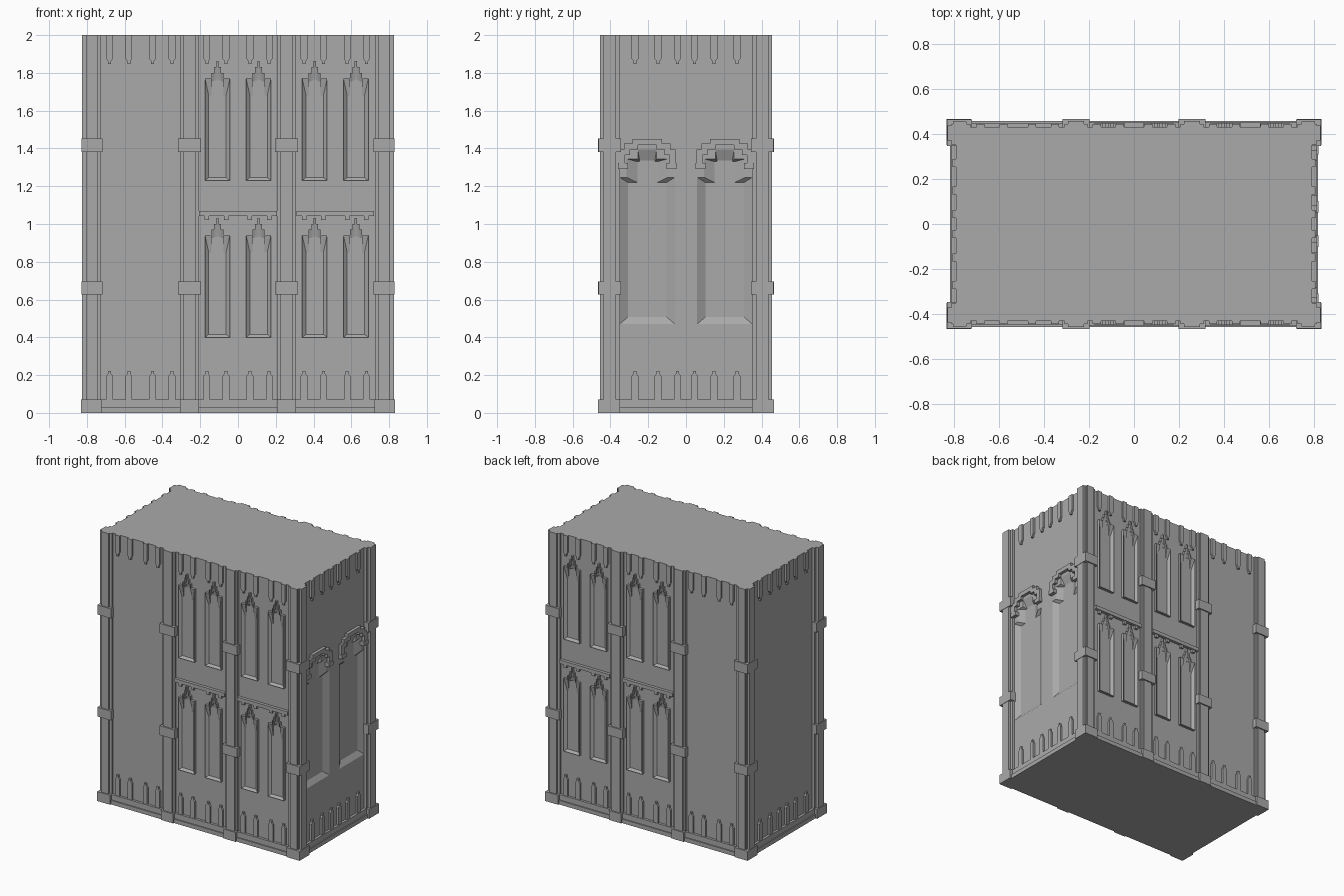
import bpy
import bmesh

cube = bpy.data.objects.get("Cube")
if cube:
    bpy.data.objects.remove(cube, do_unlink=True)

stone = bpy.data.materials.new("grey stone")
stone.use_nodes = True
GREY = (0.4, 0.4, 0.4, 1)
stone.diffuse_color = GREY
stone.node_tree.nodes["Principled BSDF"].inputs["Base Color"].default_value = GREY

WALL_X, WALL_Y, TOP, BASE = 0.79, 0.43, 2.0, 0.07
parts = {}

# Each face maps (along, height, outward distance) to a position
FACES = {
    "front": lambda u, v, d: (u, -WALL_Y - d, v),
    "back": lambda u, v, d: (u, WALL_Y + d, v),
    "arched_end": lambda u, v, d: (WALL_X + d, u, v),
    "plain_end": lambda u, v, d: (-WALL_X - d, u, v),
}


def mesh_for(name):
    return parts.setdefault(name, bmesh.new())


def loft(name, face, rings):
    """Skin between outlines of equal length, given as (points, depth), and cap both ends."""
    bm = mesh_for(name)
    loops = [[bm.verts.new(FACES[face](u, v, d)) for u, v in pts] for pts, d in rings]
    n = len(loops[0])
    faces = [bm.faces.new(loops[0]), bm.faces.new(loops[-1])]
    for a, b in zip(loops, loops[1:]):
        faces += [bm.faces.new((a[i], a[(i + 1) % n], b[(i + 1) % n], b[i])) for i in range(n)]
    bmesh.ops.recalc_face_normals(bm, faces=faces)


def symmetric(half, u=0, v=0, flip=1):
    """Close a right-hand half outline by mirroring it."""
    return ([(u + a, v + flip * b) for a, b in half] +
            [(u - a, v + flip * b) for a, b in reversed(half)])


def plate(name, face, u0, u1, v0, v1, depth, start=-0.01):
    pts = [(u0, v0), (u1, v0), (u1, v1), (u0, v1)]
    loft(name, face, [(pts, start), (pts, depth)])


def box(name, x0, x1, y0, y1, z0, z1):
    bm = mesh_for(name)
    xs, ys = sorted((x0, x1)), sorted((y0, y1))
    verts = bmesh.ops.create_cube(bm, size=1)["verts"]
    for vert in verts:
        vert.co = (xs[vert.co.x > 0], ys[vert.co.y > 0], (z0, z1)[vert.co.z > 0])


# Main block
box("building_core", -WALL_X, WALL_X, -WALL_Y, WALL_Y, 0, TOP)

CLIPS = [(0.626, 0.695), (1.382, 1.453)]

# Corner pillars with shafts on both faces, bands and foot blocks
for sx in (-1, 1):
    for sy in (-1, 1):
        box("corner_pillars", sx * 0.725, sx * 0.808, sy * 0.35, sy * 0.443, 0, TOP)
        box("corner_pillars", sx * 0.743, sx * 0.802, sy * 0.4, sy * 0.455, 0, TOP)
        box("corner_pillars", sx * 0.76, sx * 0.826, sy * 0.37, sy * 0.436, 0, TOP)
        for z0, z1 in CLIPS:
            box("corner_bands", sx * 0.718, sx * 0.829, sy * 0.345, sy * 0.464, z0, z1)
        box("corner_feet", sx * 0.723, sx * 0.83, sy * 0.35, sy * 0.465, 0, BASE)

# Middle pillars between the bays
for face in ("front", "back"):
    for u in (-0.257, 0.257):
        plate("middle_pillars", face, u - 0.051, u + 0.051, 0, TOP, 0.013)
        plate("middle_pillars", face, u - 0.035, u + 0.035, 0, TOP, 0.026)
        for z0, z1 in CLIPS:
            plate("middle_bands", face, u - 0.06, u + 0.06, z0, z1, 0.035)
        plate("middle_feet", face, u - 0.05, u + 0.05, 0, BASE, 0.035)

# Stepped plinth around the foot
for face in FACES:
    half = 0.74 if face in ("front", "back") else 0.36
    plate("plinth", face, -half, half, 0, BASE, 0.018)
    plate("plinth", face, -half, half, 0, 0.03, 0.026)

# Pointed ribs along the foot and the roof line
RIB = [(0.018, 0), (0.018, 0.125), (0.008, 0.138), (0.008, 0.153)]


def ribs(face, positions):
    for u in positions:
        for v, flip in ((BASE, 1), (TOP, -1)):
            pts = symmetric(RIB, u, v, flip)
            loft("pointed_ribs", face, [(pts, -0.01), (pts, 0.014)])


BAYS = (-0.515, 0, 0.515)
RIB_STEPS = (-0.165, -0.063, 0.063, 0.165)
for face in ("front", "back"):
    ribs(face, [c + s for c in BAYS for s in RIB_STEPS])
for face in ("arched_end", "plain_end"):
    ribs(face, (-0.27, -0.148, -0.045, 0.045, 0.148, 0.27))

# Stepped window frames with sloping reveals, two storeys in two bays
FRAME = [(0.066, 0), (0.066, 0.54), (0.032, 0.54), (0.032, 0.57),
         (0.018, 0.57), (0.018, 0.6), (0.006, 0.6), (0.006, 0.632)]
PANE = [(0.046, 0.016), (0.046, 0.45), (0.032, 0.45), (0.032, 0.525),
        (0.018, 0.525), (0.018, 0.53), (0.006, 0.53), (0.006, 0.535)]
for face in ("front", "back"):
    for c in BAYS[1:]:
        for u in (c - 0.109, c + 0.109):
            for v in (0.4, 1.23):
                frame, pane = symmetric(FRAME, u, v), symmetric(PANE, u, v)
                loft("window_frames", face, [(frame, -0.01), (frame, 0.018), (pane, 0.002)])
        # Ledge between the storeys with small blocks below
        plate("storey_ledges", face, c - 0.206, c + 0.206, 1.043, 1.07, 0.022)
        for s in RIB_STEPS:
            plate("ledge_blocks", face, c + s - 0.012, c + s + 0.012, 1.02, 1.043, 0.016)

# Tall arched recesses and stepped hoods on one end
OPENING = [(0.146, 0.47), (0.146, 1.247), (0.11, 1.247), (0.11, 1.345),
           (0.05, 1.345), (0.05, 1.395)]
BACKING = [(0.103, 0.507), (0.103, 1.22), (0.053, 1.22), (0.053, 1.33),
           (0.04, 1.33), (0.04, 1.335)]
HOOD_OUT = [(0.15, 1.295), (0.15, 1.395), (0.122, 1.395), (0.122, 1.425),
            (0.078, 1.425), (0.078, 1.45)]
HOOD_IN = [(0.118, 1.295), (0.118, 1.365), (0.092, 1.365), (0.092, 1.395),
           (0.05, 1.395), (0.05, 1.418)]
for u in (-0.205, 0.205):
    mouth, rear = symmetric(OPENING, u), symmetric(BACKING, u)
    loft("recess_cutter", "arched_end", [(mouth, 0.02), (mouth, 0), (rear, -0.025)])
    hood = symmetric(HOOD_OUT, u) + symmetric(HOOD_IN, u)[::-1]
    loft("arch_hoods", "arched_end", [(hood, -0.005), (hood, 0.022)])
    for s in (-1, 1):
        foot = u + s * 0.128
        plate("hood_feet", "arched_end", foot - 0.026, foot + 0.026, 1.292, 1.322, 0.027)

# Turn every part into an object
objects = {}
for name, bm in parts.items():
    mesh = bpy.data.meshes.new(name)
    bm.to_mesh(mesh)
    bm.free()
    mesh.materials.append(stone)
    objects[name] = bpy.data.objects.new(name, mesh)
    bpy.context.collection.objects.link(objects[name])

# Carve the recesses
cutter = objects["recess_cutter"]
cutter.hide_render = True
cutter.hide_viewport = True
cutter.display_type = "WIRE"
cut = objects["building_core"].modifiers.new("recesses", "BOOLEAN")
cut.operation = "DIFFERENCE"
cut.solver = "EXACT"
cut.object = cutter
